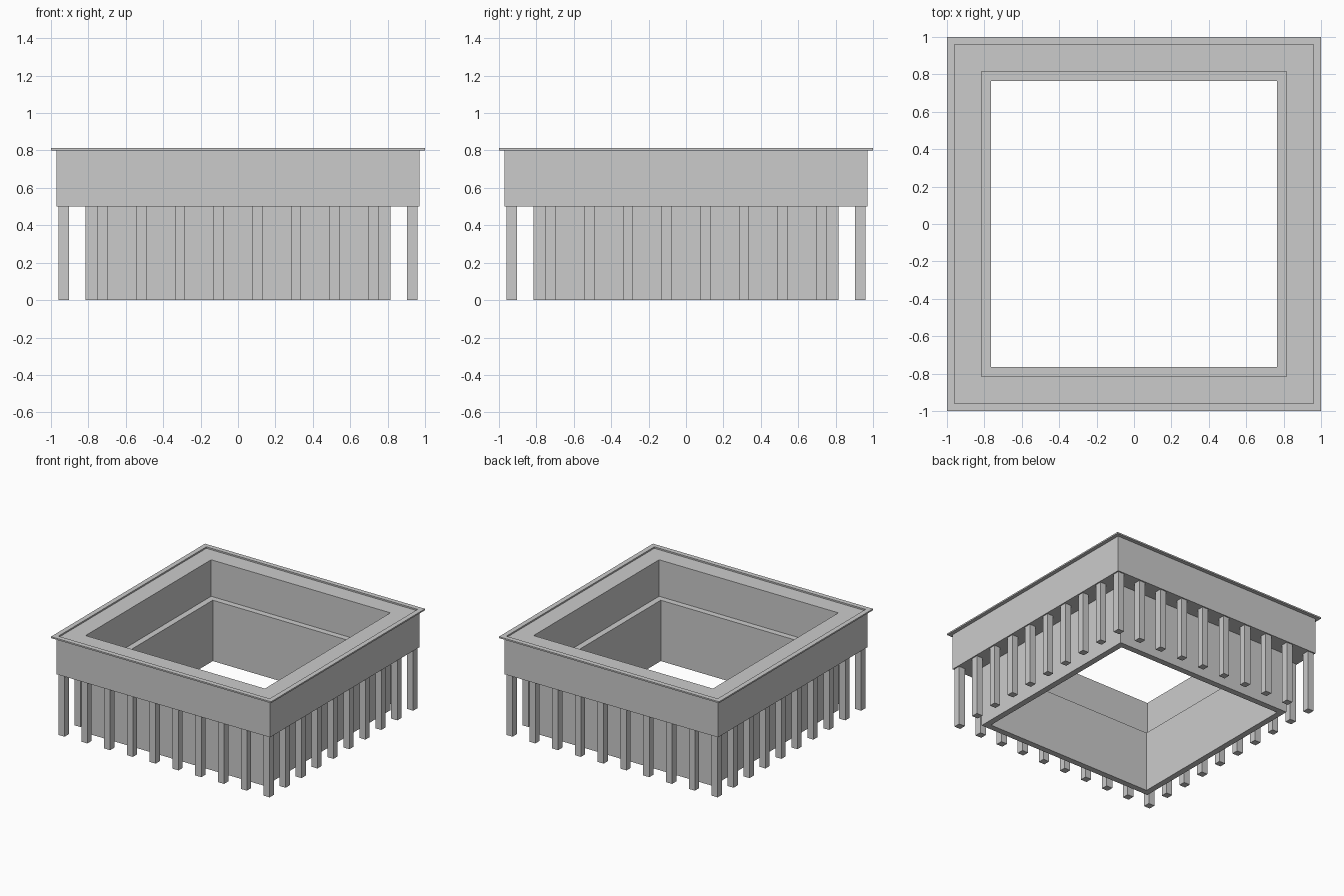
import bpy, bmesh

if "Cube" in bpy.data.objects:
    bpy.data.objects.remove(bpy.data.objects["Cube"])

def square_ring(name, inner, outer, z0, z1):
    """Square frame with a square opening, extruded from z0 to z1."""
    bm = bmesh.new()
    loops = []
    for r, z in ((inner, z0), (outer, z0), (outer, z1), (inner, z1)):
        loops.append([bm.verts.new((sx * r, sy * r, z))
                      for sx, sy in ((-1, -1), (1, -1), (1, 1), (-1, 1))])
    for k in range(4):
        a, b = loops[k], loops[(k + 1) % 4]
        for i in range(4):
            j = (i + 1) % 4
            bm.faces.new((a[i], a[j], b[j], b[i]))
    bmesh.ops.recalc_face_normals(bm, faces=bm.faces)
    mesh = bpy.data.meshes.new(name)
    bm.to_mesh(mesh)
    bm.free()
    ob = bpy.data.objects.new(name, mesh)
    bpy.context.collection.objects.link(ob)
    return ob

def pillar(name, x, y, width, height):
    bpy.ops.mesh.primitive_cube_add(size=1, location=(x, y, height / 2))
    ob = bpy.context.object
    ob.name = name
    ob.scale = (width, width, height)

# Recessed ground floor wall, overhanging upper storey, thin roof lip
square_ring("ground_floor_wall", 0.765, 0.815, 0.0, 0.5)
square_ring("upper_storey", 0.815, 0.97, 0.5, 0.80)
square_ring("roof_lip", 0.96, 1.0, 0.80, 0.812)

# Colonnade: ten pillars per side, corners shared
COUNT, EDGE = 10, 0.932
step = 2 * EDGE / (COUNT - 1)
for i in range(COUNT):
    for j in range(COUNT):
        if i in (0, COUNT - 1) or j in (0, COUNT - 1):
            pillar(f"pillar_{i}_{j}", -EDGE + i * step, -EDGE + j * step, 0.055, 0.5)
